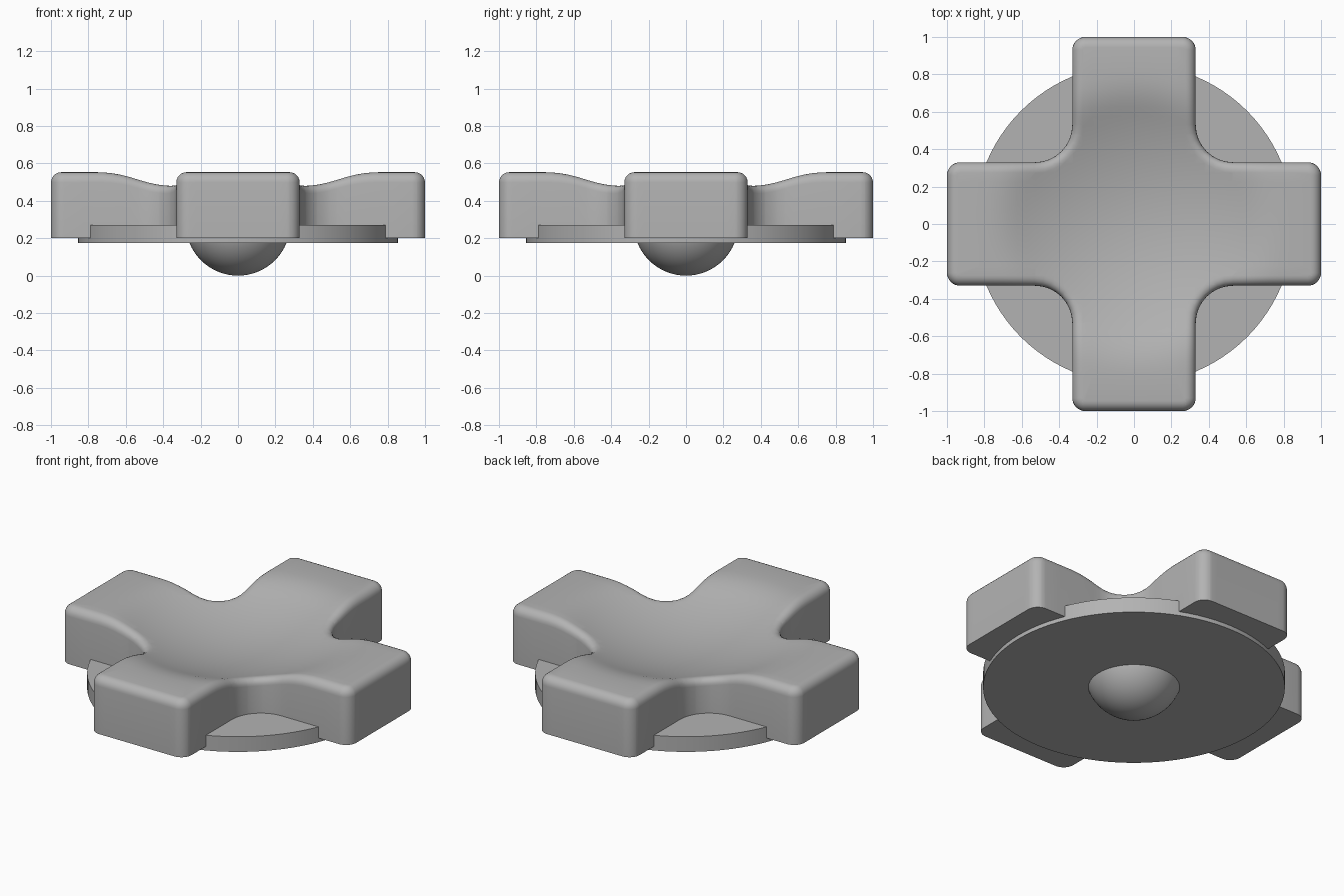
import bpy
import bmesh
from math import sin, cos, pi, radians, hypot
from mathutils import Vector

cube = bpy.data.objects.get("Cube")
if cube:
    bpy.data.objects.remove(cube, do_unlink=True)

grey = bpy.data.materials.new("mid grey")
grey.use_nodes = True
colour = (0.45, 0.45, 0.45, 1)
grey.diffuse_color = colour
grey.node_tree.nodes["Principled BSDF"].inputs["Base Color"].default_value = colour

HALF = 0.33       # half width of an arm
CORNER = 0.07     # rounding of the arm ends
FILLET = 0.2      # rounding of the inner corners
BEVEL = 0.055     # rounding of the top rim
BASE, TOP = 0.2, 0.553


def finish(bm, name):
    bmesh.ops.recalc_face_normals(bm, faces=bm.faces)
    mesh = bpy.data.meshes.new(name)
    bm.to_mesh(mesh)
    bm.free()
    obj = bpy.data.objects.new(name, mesh)
    bpy.context.collection.objects.link(obj)
    mesh.materials.append(grey)
    bpy.ops.object.select_all(action="DESELECT")
    obj.select_set(True)
    bpy.context.view_layer.objects.active = obj
    bpy.ops.object.shade_smooth_by_angle(angle=radians(35))
    return obj


def arc(cx, cy, r, start, end, steps=8):
    angles = [radians(start + (end - start) * i / steps) for i in range(steps + 1)]
    return [(cx + r * cos(a), cy + r * sin(a)) for a in angles]


def outline(inset):
    """Plus-shaped outline with rounded corners, shrunk by inset."""
    tip, side, inner = 1 - CORNER, HALF - CORNER, HALF + FILLET
    quarter = (arc(tip, -side, CORNER - inset, -90, 0)
               + arc(tip, side, CORNER - inset, 0, 90)
               + arc(inner, inner, FILLET + inset, 270, 180))
    points = []
    for _ in range(4):
        points += quarter
        quarter = [(-y, x) for x, y in quarter]
    return points


def dish(r):
    """Shallow bowl that eases into the flat arm tips."""
    bowl, rim, radius = 0.62, 0.8, 1.67
    slope = bowl / radius
    if r >= rim:
        return 0
    if r >= bowl:
        return -slope * (rim - r) ** 2 / (2 * (rim - bowl))
    return -slope * (rim - bowl) / 2 - (bowl * bowl - r * r) / (2 * radius)


# Cross pad: wall and rounded rim from stacked outlines
bm = bmesh.new()
levels = [(0, BASE)]
for i in range(7):
    t = i / 6 * pi / 2
    levels.append((BEVEL * (1 - cos(t)), TOP - BEVEL * (1 - sin(t))))
rings = [[bm.verts.new((x, y, z)) for x, y in outline(d)] for d, z in levels]
for low, high in zip(rings, rings[1:]):
    for i in range(len(low)):
        bm.faces.new((low[i - 1], low[i], high[i], high[i - 1]))
bm.faces.new(rings[0][::-1])
bm.faces.new(rings[-1])

# Cut a grid through the pad, then sink the top into the bowl
for axis in (Vector((1, 0, 0)), Vector((0, 1, 0))):
    for i in range(-17, 17):
        bmesh.ops.bisect_plane(bm, geom=bm.verts[:] + bm.edges[:] + bm.faces[:],
                               dist=1e-5, plane_co=axis * (i + 0.5) * 0.05,
                               plane_no=axis)
for v in bm.verts:
    if v.co.z > 0.4:
        v.co.z += dish(hypot(v.co.x, v.co.y))
finish(bm, "cross_pad")

# Round plate under the pad
bm = bmesh.new()
bmesh.ops.create_cone(bm, cap_ends=True, segments=96, radius1=0.855,
                      radius2=0.855, depth=0.095)
bmesh.ops.translate(bm, verts=bm.verts, vec=(0, 0, 0.2225))
finish(bm, "base_disc")

# Pivot ball, only its lower part reaching below the plate
bm = bmesh.new()
bmesh.ops.create_uvsphere(bm, u_segments=48, v_segments=32, radius=0.28)
bmesh.ops.translate(bm, verts=bm.verts, vec=(0, 0, 0.28))
bmesh.ops.bisect_plane(bm, geom=bm.verts[:] + bm.edges[:] + bm.faces[:],
                       plane_co=(0, 0, 0.22), plane_no=(0, 0, 1), clear_outer=True)
finish(bm, "pivot_ball")
